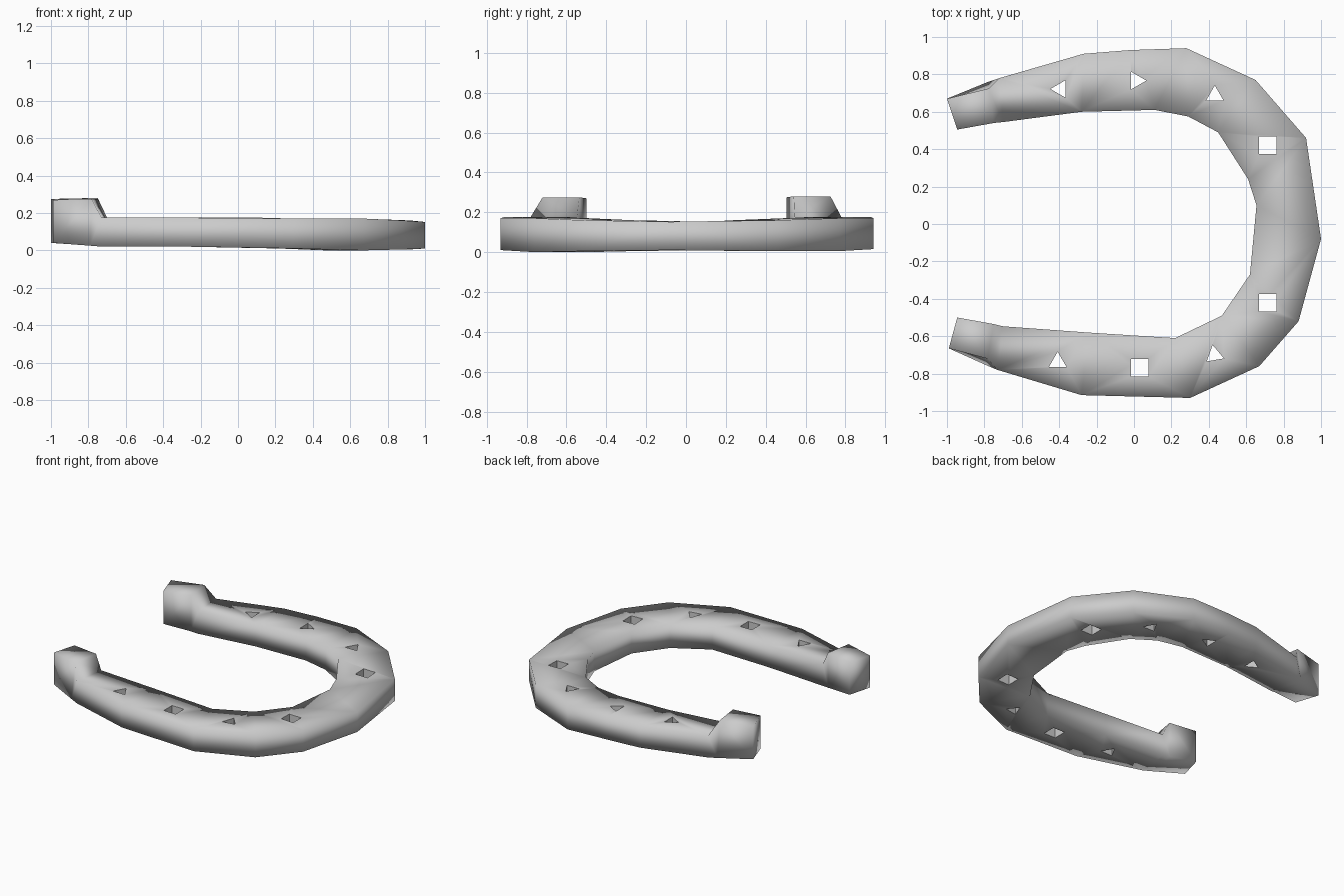
import bpy, bmesh, math

if "Cube" in bpy.data.objects:
    bpy.data.objects.remove(bpy.data.objects["Cube"])

# Stations along the shoe: outer x, y, inner x, y, top z, bottom z
stations = [
    (-1.00, 0.67, -0.945, 0.505, 0.275, 0.04),
    (-0.78, 0.76, -0.75, 0.54, 0.28, 0.025),
    (-0.72, 0.78, -0.70, 0.545, 0.175, 0.02),
    (-0.27, 0.91, -0.28, 0.60, 0.175, 0.02),
    (-0.02, 0.93, 0.11, 0.61, 0.175, 0.02),
    (0.28, 0.94, 0.29, 0.575, 0.17, 0.015),
    (0.65, 0.77, 0.45, 0.49, 0.17, 0.005),
    (0.92, 0.46, 0.61, 0.24, 0.16, 0.005),
    (1.00, -0.08, 0.655, 0.10, 0.152, 0.01),
    (0.88, -0.52, 0.62, -0.27, 0.16, 0.005),
    (0.67, -0.76, 0.47, -0.49, 0.17, 0.0),
    (0.30, -0.93, 0.22, -0.61, 0.17, 0.01),
    (-0.28, -0.915, -0.25, -0.58, 0.175, 0.02),
    (-0.73, -0.78, -0.70, -0.547, 0.175, 0.02),
    (-0.79, -0.755, -0.75, -0.535, 0.275, 0.025),
    (-0.99, -0.665, -0.945, -0.50, 0.27, 0.04),
]


def make_object(name, bm):
    bmesh.ops.recalc_face_normals(bm, faces=bm.faces)
    mesh = bpy.data.meshes.new(name)
    bm.to_mesh(mesh)
    bm.free()
    obj = bpy.data.objects.new(name, mesh)
    bpy.context.collection.objects.link(obj)
    return obj


# Curved bar with raised heels at both ends
bm = bmesh.new()
rings = []
for i, (ox, oy, ix, iy, zt, zb) in enumerate(stations):
    # raised heel tops taper in on the outer side
    k = 0.16 if i in (1, 14) else 0.0
    tx, ty = ox + (ix - ox) * k, oy + (iy - oy) * k
    rings.append([bm.verts.new(p) for p in
                  ((ox, oy, zb), (tx, ty, zt), (ix, iy, zt), (ix, iy, zb))])
for a, b in zip(rings, rings[1:]):
    for j in range(4):
        n = (j + 1) % 4
        bm.faces.new((a[j], a[n], b[n], b[j]))
bm.faces.new(rings[0])
bm.faces.new(rings[-1])
bmesh.ops.triangulate(bm, faces=[f for f in bm.faces])
for f in bm.faces:
    f.smooth = True
shoe = make_object("horseshoe", bm)

# Nail holes: centre x, y, sides, turn in degrees
holes = [
    (-0.393, 0.722, 3, 180), (0.012, 0.767, 3, 0), (0.432, 0.687, 3, 90),
    (0.715, 0.42, 4, 45), (0.715, -0.42, 4, 45), (0.43, -0.70, 3, 100),
    (0.03, -0.768, 4, 45), (-0.408, -0.737, 3, 90),
]
bm = bmesh.new()
for x, y, n, turn in holes:
    r = 0.066 if n == 4 else 0.054
    ang = [math.radians(turn + 360 * k / n) for k in range(n)]
    low, high = [[bm.verts.new((x + r * math.cos(a), y + r * math.sin(a), z))
                  for a in ang] for z in (-0.2, 0.4)]
    bm.faces.new(low)
    bm.faces.new(high)
    for k in range(n):
        m = (k + 1) % n
        bm.faces.new((low[k], low[m], high[m], high[k]))
cutter = make_object("nail_hole_cutter", bm)
cutter.hide_render = True

# Punch the holes, then drop the cutter
mod = shoe.modifiers.new("nail_holes", 'BOOLEAN')
mod.object = cutter
mod.operation = 'DIFFERENCE'
mod.solver = 'EXACT'
bpy.context.view_layer.objects.active = shoe
shoe.select_set(True)
bpy.ops.object.modifier_apply(modifier=mod.name)
bpy.data.objects.remove(cutter)
